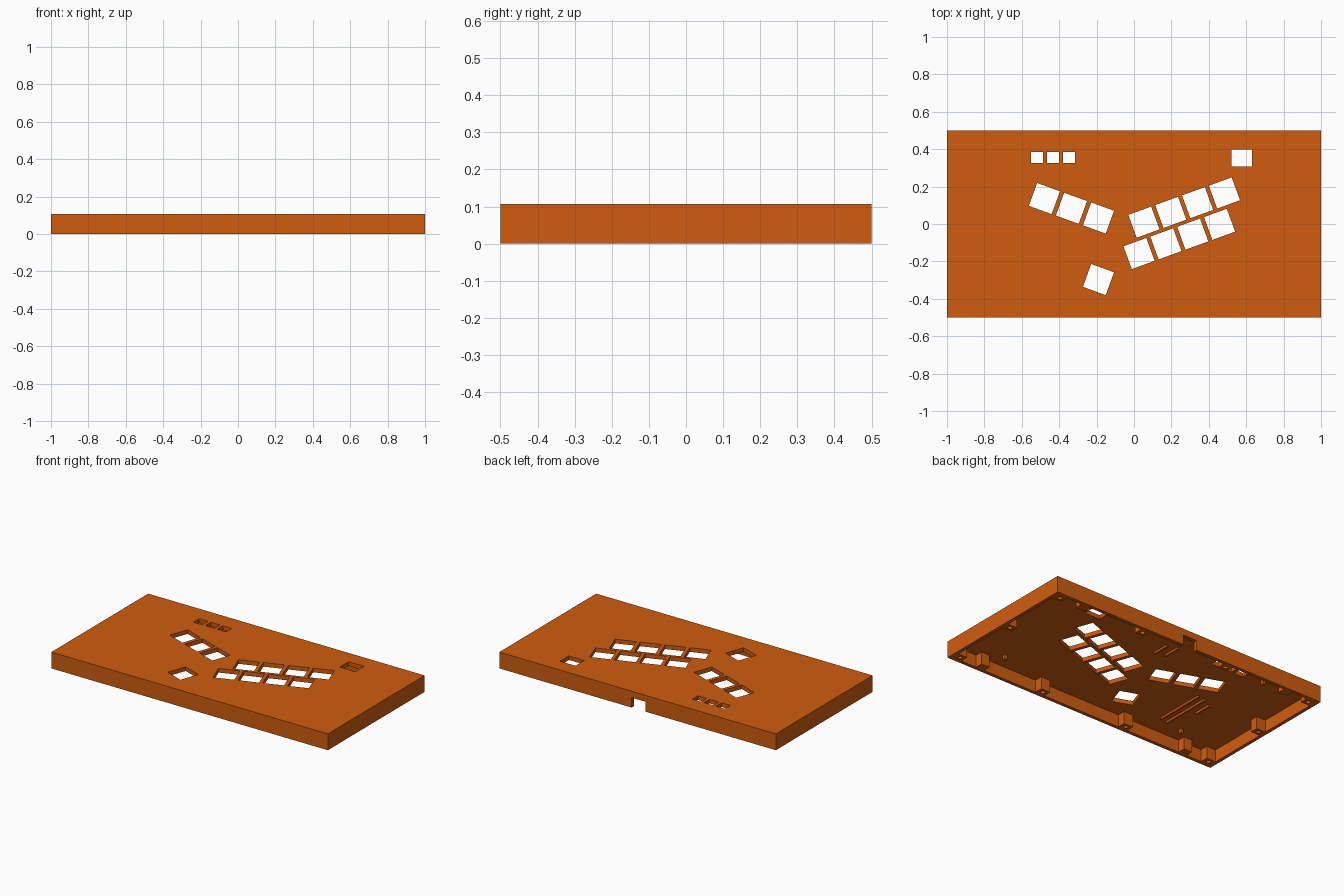
import bpy, bmesh, math
from mathutils import Matrix, Vector

if "Cube" in bpy.data.objects:
    bpy.data.objects.remove(bpy.data.objects["Cube"])

H, PLATE, WALL = 0.107, 0.027, 0.022
CEIL = H - PLATE

orange = bpy.data.materials.new("orange_plastic")
orange.diffuse_color = (0.63, 0.108, 0.005, 1)
orange.use_nodes = True
orange.node_tree.nodes["Principled BSDF"].inputs["Base Color"].default_value = orange.diffuse_color


def add_box(bm, x, y, sx, sy, z0, z1, deg=0):
    m = (Matrix.Translation((x, y, (z0 + z1) / 2))
         @ Matrix.Rotation(math.radians(deg), 4, 'Z')
         @ Matrix.Diagonal((sx, sy, z1 - z0, 1)))
    bmesh.ops.create_cube(bm, size=1, matrix=m)


def add_cyl(bm, x, y, r, z0, z1):
    bmesh.ops.create_cone(bm, cap_ends=True, segments=16, radius1=r, radius2=r,
                          depth=z1 - z0, matrix=Matrix.Translation((x, y, (z0 + z1) / 2)))


def finish(bm, name, cutter=False):
    me = bpy.data.meshes.new(name)
    bm.to_mesh(me)
    bm.free()
    me.materials.append(orange)
    ob = bpy.data.objects.new(name, me)
    bpy.context.collection.objects.link(ob)
    if cutter:
        ob.hide_render = True
        ob.display_type = 'WIRE'
    return ob


def cut(ob, cutter):
    mod = ob.modifiers.new("cut", 'BOOLEAN')
    mod.operation = 'DIFFERENCE'
    mod.solver = 'EXACT'
    mod.object = cutter


# Outer case block and the cavity that hollows it from below
bm = bmesh.new()
add_box(bm, 0, 0, 2, 1, 0, H)
case = finish(bm, "case_shell")
bm = bmesh.new()
add_box(bm, 0, 0, 2 - 2 * WALL, 1 - 2 * WALL, -0.1, CEIL)
cut(case, finish(bm, "cavity_cutter", True))

# Openings: key holes, small button holes, square port, cable notch
bm = bmesh.new()
z0, z1 = CEIL - 0.02, H + 0.05
for i in range(3):
    add_box(bm, -0.479 + i * 0.1445, 0.136 - i * 0.052, 0.13, 0.13, z0, z1, -20)
    add_box(bm, -0.519 + i * 0.086, 0.356, 0.065, 0.058, z0, z1)
add_box(bm, -0.19, -0.297, 0.13, 0.13, z0, z1, -20)
for x, y in ((0.053, 0.01), (0.027, -0.158)):
    for i in range(4):
        add_box(bm, x + i * 0.1435, y + i * 0.052, 0.13, 0.13, z0, z1, 20)
add_box(bm, 0.576, 0.353, 0.112, 0.092, z0, z1)
add_box(bm, -0.007, 0.5, 0.10, 0.1, -0.05, 0.065)
cut(case, finish(bm, "opening_cutter", True))

# Screw posts with blind holes, and plain side posts, along the walls
spots = [(sx * 0.945, sy * 0.452) for sx in (-1, 1) for sy in (-1, 0, 1)]
spots += [(sx * 0.315, sy * 0.452) for sx in (-1, 1) for sy in (-1, 1)]
posts, holes = bmesh.new(), bmesh.new()
for x, y in spots:
    add_box(posts, x, y, 0.066, 0.052, 0, CEIL)
    add_cyl(holes, x, y, 0.014, -0.02, 0.06)
for sx in (-1, 1):
    for sy in (-1, 1):
        add_box(posts, sx * 0.77, sy * 0.453, 0.06, 0.05, 0, CEIL)
cut(finish(posts, "screw_posts"), finish(holes, "screw_hole_cutter", True))

# Small pegs under the top plate
bm = bmesh.new()
for sx in (-1, 1):
    for sy in (-1, 1):
        add_box(bm, sx * 0.67, sy * 0.372, 0.02, 0.02, 0.052, CEIL)
finish(bm, "board_pegs")

# Thin ribs that hold the boards
bm = bmesh.new()
for x, y, length in ((0.025, 0.275, 0.11), (-0.042, 0.295, 0.11), (-0.495, -0.174, 0.34),
                     (-0.548, -0.184, 0.34), (-0.612, -0.105, 0.12)):
    add_box(bm, x, y, 0.012, length, CEIL - 0.014, CEIL)
finish(bm, "board_ribs")
